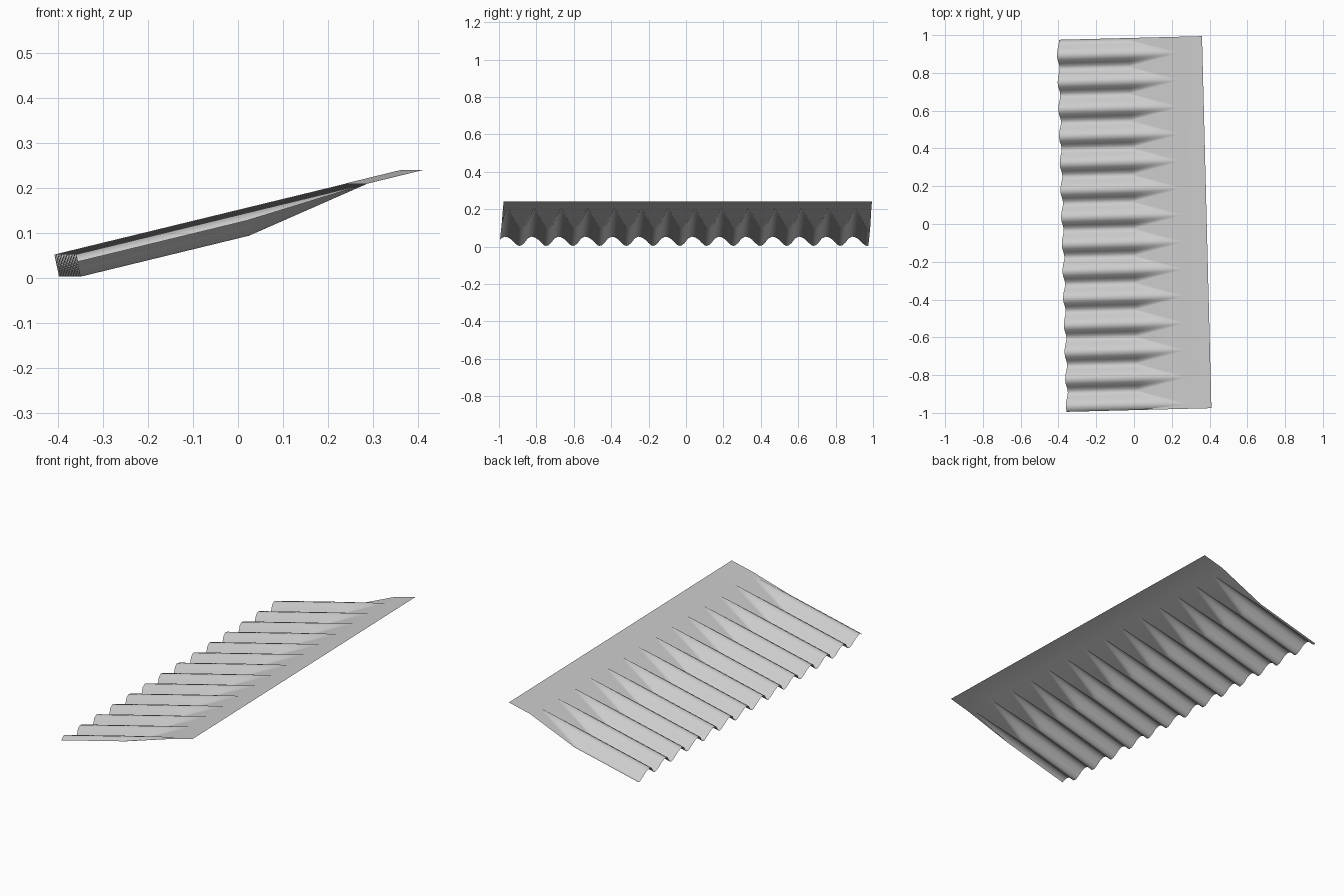
import bpy, bmesh, math
from mathutils import Vector

cube = bpy.data.objects.get("Cube")
if cube:
    bpy.data.objects.remove(cube)

HALF_W, HALF_L = 0.385, 0.985     # half width up the slope, half length
SLOPE, TURN = 0.243, math.radians(1.45)
PITCH, FIRST = 0.143, -0.96       # ridge spacing and first ridge
MID, TIP = -0.01, 0.265           # where the ridges begin and finish tapering
TROUGH = -0.065
# One wave: offset from the ridge, depth below the sheet
WAVE = [(-0.125, 0.004), (-0.107, 0.016), (-0.09, 0.034), (-0.076, 0.047),
        (TROUGH, 0.051), (-0.052, 0.047), (-0.038, 0.034), (-0.02, 0.010), (0, 0)]


def place(u, v, depth=0.0):
    """Point on the leaning, slightly turned sheet, sunk along its normal."""
    normal = Vector((-SLOPE, 0, 1)).normalized()
    p = Vector((u, v, 0.24 + SLOPE * (u - HALF_W))) - normal * depth
    c, s = math.cos(TURN), math.sin(TURN)
    return Vector((p.x * c - p.y * s, p.x * s + p.y * c, p.z))


# Full wave profile along the length, trimmed at both ends
ridges = [FIRST + i * PITCH for i in range(14)]
profile = [(FIRST + i * PITCH + o, d) for i in range(-1, 16) for o, d in WAVE]
trimmed = []
for (v0, d0), (v1, d1) in zip(profile, profile[1:]):
    for end in (-HALF_L, HALF_L):
        if v0 < end < v1:
            trimmed.append((end, d0 + (d1 - d0) * (end - v0) / (v1 - v0)))
    if -HALF_L < v1 < HALF_L:
        trimmed.append((v1, d1))
trimmed.sort()

bm = bmesh.new()
tips_v = [-HALF_L] + ridges + [HALF_L]
low = [bm.verts.new(place(-HALF_W, v, d)) for v, d in trimmed]
mid = [bm.verts.new(place(MID, v, d)) for v, d in trimmed]
tip = [bm.verts.new(place(TIP, v)) for v in tips_v]
top = [bm.verts.new(place(HALF_W, v)) for v in tips_v]

# Corrugated lower half and fans closing each ridge to a point
at = 0
for i in range(len(trimmed) - 1):
    bm.faces.new((low[i], mid[i], mid[i + 1], low[i + 1]))
    centre = (trimmed[i][0] + trimmed[i + 1][0]) / 2
    owner = math.floor((centre - FIRST - TROUGH) / PITCH) + 1
    while at < min(owner, len(tip) - 1):
        bm.faces.new((mid[i], tip[at], tip[at + 1]))
        at += 1
    bm.faces.new((mid[i], tip[at], mid[i + 1]))
while at < len(tip) - 1:
    bm.faces.new((mid[-1], tip[at], tip[at + 1]))
    at += 1

# Flat upper strip
for i in range(len(tip) - 1):
    bm.faces.new((tip[i], top[i], top[i + 1], tip[i + 1]))

bm.normal_update()
for f in bm.faces:
    if f.normal.z < 0:
        f.normal_flip()
mesh = bpy.data.meshes.new("corrugated_sheet")
bm.to_mesh(mesh)
bm.free()
sheet = bpy.data.objects.new("corrugated_sheet", mesh)
bpy.context.collection.objects.link(sheet)

mat = bpy.data.materials.new("light_grey")
mat.use_nodes = True
grey = (0.6, 0.6, 0.6, 1)
mat.diffuse_color = grey
mat.node_tree.nodes["Principled BSDF"].inputs["Base Color"].default_value = grey
mesh.materials.append(mat)

bpy.ops.object.select_all(action='DESELECT')
sheet.select_set(True)
bpy.context.view_layer.objects.active = sheet
bpy.ops.object.shade_smooth_by_angle(angle=math.radians(40))
